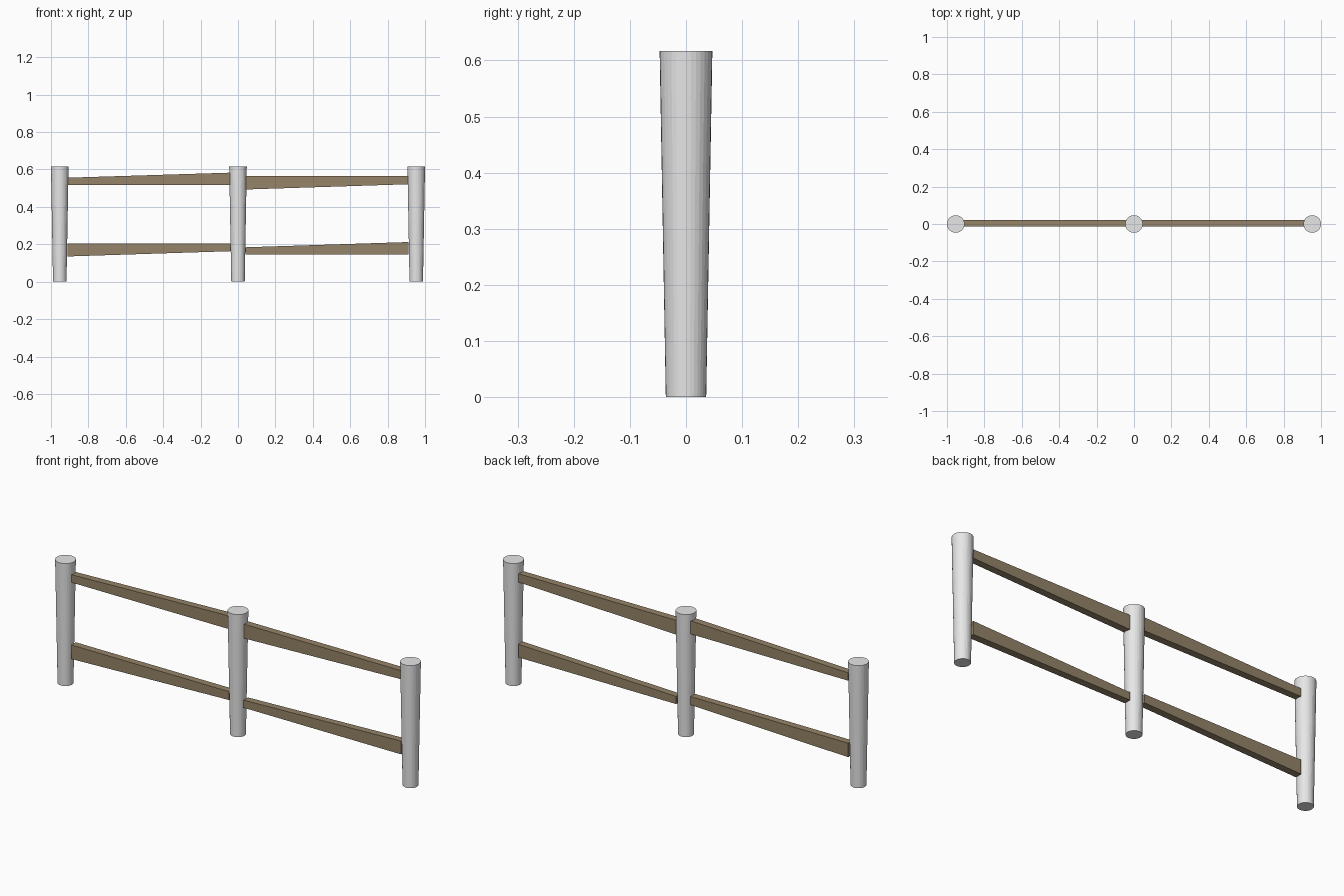
import bpy, bmesh

if "Cube" in bpy.data.objects:
    bpy.data.objects.remove(bpy.data.objects["Cube"])


def material(name, rgb):
    m = bpy.data.materials.new(name)
    m.diffuse_color = (*rgb, 1.0)
    m.use_nodes = True
    m.node_tree.nodes["Principled BSDF"].inputs["Base Color"].default_value = m.diffuse_color
    return m


GREY = material("post grey", (0.8, 0.8, 0.8))
WOOD = material("rail brown", (0.30, 0.23, 0.14))

HEIGHT = 0.617
Y0, Y1 = -0.0135, 0.0215   # rail front and back


def finish(bm, name, mat):
    bmesh.ops.recalc_face_normals(bm, faces=bm.faces[:])
    me = bpy.data.meshes.new(name)
    bm.to_mesh(me)
    bm.free()
    me.materials.append(mat)
    ob = bpy.data.objects.new(name, me)
    bpy.context.collection.objects.link(ob)
    return ob


def post(name, x):
    # round post, wider at the top
    bm = bmesh.new()
    bmesh.ops.create_cone(bm, cap_ends=True, segments=32,
                          radius1=0.036, radius2=0.047, depth=HEIGHT)
    bmesh.ops.translate(bm, verts=bm.verts[:], vec=(x, 0, HEIGHT / 2))
    finish(bm, name, GREY)


def rail(name, x0, x1, left, right):
    # tapered board; left and right are (bottom, top) heights at each end
    bm = bmesh.new()
    profile = [(x0, left[0]), (x1, right[0]), (x1, right[1]), (x0, left[1])]
    face = bm.faces.new([bm.verts.new((x, Y0, z)) for x, z in profile])
    ext = bmesh.ops.extrude_face_region(bm, geom=[face])
    verts = [g for g in ext["geom"] if isinstance(g, bmesh.types.BMVert)]
    bmesh.ops.translate(bm, verts=verts, vec=(0, Y1 - Y0, 0))
    finish(bm, name, WOOD)


# posts
for label, x in (("left", -0.953), ("middle", 0.0), ("right", 0.953)):
    post(label + "_post", x)

# rails
OUT, IN = 0.911, 0.040
rail("upper_left_rail", -OUT, -IN, (0.517, 0.556), (0.517, 0.583))
rail("lower_left_rail", -OUT, -IN, (0.135, 0.205), (0.163, 0.205))
rail("upper_right_rail", IN, OUT, (0.493, 0.564), (0.521, 0.564))
rail("lower_right_rail", IN, OUT, (0.146, 0.184), (0.146, 0.212))
